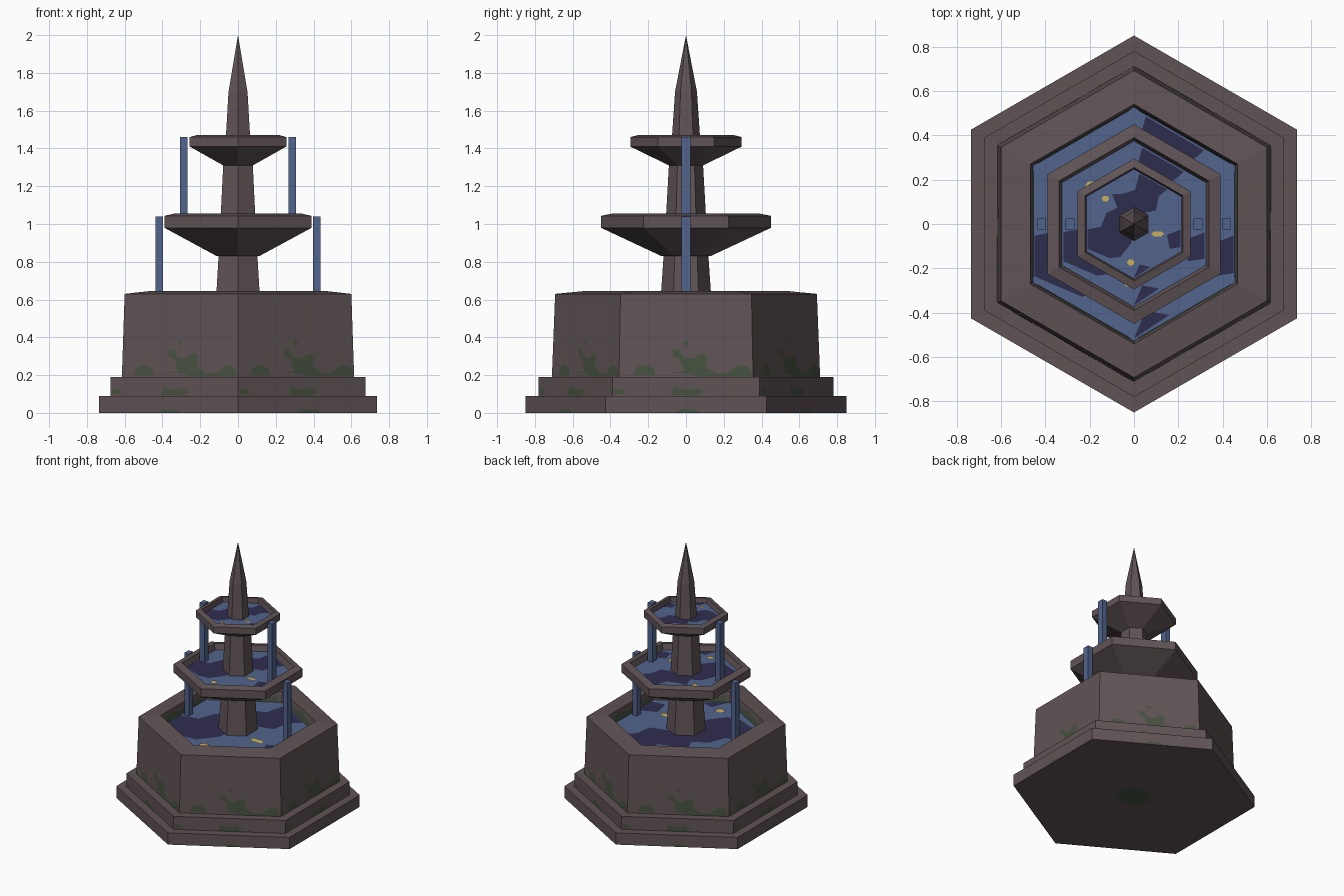
import bpy, bmesh
from math import sin, cos, pi, radians

cube = bpy.data.objects.get("Cube")
if cube:
    bpy.data.objects.remove(cube, do_unlink=True)


def material(name, colour):
    m = bpy.data.materials.new(name)
    m.use_nodes = True
    m.diffuse_color = (*colour, 1)
    bsdf = m.node_tree.nodes["Principled BSDF"]
    bsdf.inputs["Base Color"].default_value = (*colour, 1)
    bsdf.inputs["Roughness"].default_value = 0.9
    return m


STONE = material("stone", (0.118, 0.088, 0.094))
MOSS = material("moss", (0.062, 0.084, 0.052))
WATER = material("light water", (0.084, 0.127, 0.27))
DEEP = material("dark water", (0.028, 0.026, 0.078))
GOLD = material("gold coins", (0.578, 0.429, 0.127))


def finish(bm, name, mat):
    mesh = bpy.data.meshes.new(name)
    bm.to_mesh(mesh)
    bm.free()
    mesh.materials.append(mat)
    obj = bpy.data.objects.new(name, mesh)
    bpy.context.collection.objects.link(obj)
    return obj


def hex_lathe(name, profile, mat=STONE):
    """Sweep a (radius, height) profile around six sides, corners facing +-y."""
    bm = bmesh.new()
    rings = []
    for r, z in profile:
        if r == 0:
            rings.append([bm.verts.new((0, 0, z))] * 6)
        else:
            rings.append([bm.verts.new((r * cos(radians(30 + 60 * k)),
                                        r * sin(radians(30 + 60 * k)), z))
                          for k in range(6)])
    for low, high in zip(rings, rings[1:]):
        for k in range(6):
            j = (k + 1) % 6
            corners = []
            for v in (low[k], low[j], high[j], high[k]):
                if v not in corners:
                    corners.append(v)
            bm.faces.new(corners)
    bmesh.ops.recalc_face_normals(bm, faces=bm.faces)
    return finish(bm, name, mat)


def plates(name, outlines, mat):
    """Flat patches, one face for each outline of 3D points."""
    bm = bmesh.new()
    for pts in outlines:
        bm.faces.new([bm.verts.new(p) for p in pts])
    return finish(bm, name, mat)


def disc(x, y, rx, ry, n=8, arc=2 * pi):
    step = arc / n if arc > 6 else arc / (n - 1)
    return [(x + rx * cos(i * step), y + ry * sin(i * step)) for i in range(n)]


def on_sides(name, outlines, mat, apothem, inward=False):
    """Repeat (across, height) outlines on all six sides."""
    result = []
    for k in range(6):
        c, s = cos(k * pi / 3), sin(k * pi / 3)
        for pts in outlines:
            face = [(apothem(z) * c - u * s, apothem(z) * s + u * c, z) for u, z in pts]
            result.append(face[::-1] if inward else face)
    return plates(name, result, mat)


# Stepped basin with a hollow top
hex_lathe("basin", [(0, 0), (.85, 0), (.85, .09), (.78, .09), (.78, .19), (.71, .19),
                    (.693, .63), (.54, .645), (.525, .55), (0, .55)])

# Upper bowls
hex_lathe("middle_bowl", [(0, .83), (.13, .83), (.45, .98), (.45, 1.043),
                          (.39, 1.055), (.37, 1.0), (0, 1.0)])
hex_lathe("top_bowl", [(0, 1.31), (.09, 1.31), (.295, 1.41), (.295, 1.46),
                       (.255, 1.47), (.245, 1.42), (0, 1.42)])

# Pillars and spire
hex_lathe("lower_pillar", [(0, .55), (.138, .55), (.118, .84), (0, .84)])
hex_lathe("upper_pillar", [(0, 1.0), (.108, 1.0), (.09, 1.32), (0, 1.32)])
hex_lathe("spire", [(0, 1.42), (.077, 1.42), (.058, 1.7), (0, 2.0)])

# Water: outlines are in units of the pool radius
deep_shapes = [
    [(.1, .92), (.6, .63), (.45, .5), (.4, .25), (.12, .18), (0, -.1), (-.05, -.35),
     (-.25, -.6), (-.45, -.62), (-.85, -.45), (-.85, -.1), (-.6, -.05), (-.5, .2),
     (-.3, .3), (-.4, .55), (-.2, .55), (.02, .62)],
    [(.85, -.1), (.6, -.2), (.65, -.45), (.85, -.42)],
    [(0, -.98), (.3, -.78), (.1, -.74)],
]
coin_shapes = [disc(-.52, .46, .07, .06, 6), disc(.43, -.18, .12, .055, 6),
               disc(-.06, -.7, .07, .065, 6)]


def pool(name, radius, z):
    hex_lathe(name + "_water", [(radius, z), (0, z)], WATER)
    for part, shapes, mat, lift in (("dark_water", deep_shapes, DEEP, .003),
                                    ("coins", coin_shapes, GOLD, .006)):
        plates(name + "_" + part,
               [[(x * radius, y * radius, z + lift) for x, y in s] for s in shapes], mat)


pool("basin", .527, .565)
pool("middle", .374, 1.012)
pool("top", .248, 1.432)

# Falling water jets on both sides
for side, label in ((1, "left"), (-1, "right")):
    for tier, x, low, high in (("lower", .418, .56, 1.04), ("upper", .288, 1.005, 1.46)):
        bm = bmesh.new()
        bmesh.ops.create_cube(bm, size=1)
        for v in bm.verts:
            v.co = (side * x + v.co.x * .04, v.co.y * .05,
                    (low + high) / 2 + v.co.z * (high - low))
        finish(bm, f"{tier}_jet_{label}", WATER)

# Moss on the outer wall
splash = [(-.08, .215), (-.01, .22), (-.03, .28), (-.07, .3), (-.07, .335), (-.035, .335),
          (-.02, .3), (.03, .285), (.08, .315), (.11, .3), (.1, .25), (.16, .21),
          (.22, .21), (.27, .25), (.32, .25), (.345, .22), (.345, .192), (.06, .192),
          (.03, .205)]
on_sides("wall_moss", [splash, disc(-.22, .2, .06, .055, 9, pi),
                       disc(0, .37, .014, .014, 6)], MOSS,
         lambda z: .615 - (z - .19) * .034 + .002)

# Moss on the two steps
on_sides("upper_step_moss", [
    [(-.08, .095), (.05, .092), (.1, .11), (.06, .13), (-.02, .125), (-.06, .145)],
    [(-.38, .1), (-.32, .1), (-.33, .125), (-.38, .13)],
], MOSS, lambda z: .6775)
on_sides("lower_step_moss", [[(-.06, .002), (.08, .002), (.05, .018), (-.03, .02)]],
         MOSS, lambda z: .738)

# Moss inside the basin and underneath
on_sides("inner_moss", [[(-.24, .567), (.24, .567), (.24, .6), (.16, .625), (.05, .595),
                         (-.05, .63), (-.15, .6), (-.24, .615)]], MOSS,
         lambda z: .4546 + (z - .55) * .137 - .003, inward=True)
plates("underside_moss", [[(x, y, -.002) for x, y in disc(0, 0, .13, .11, 9)][::-1]], MOSS)
